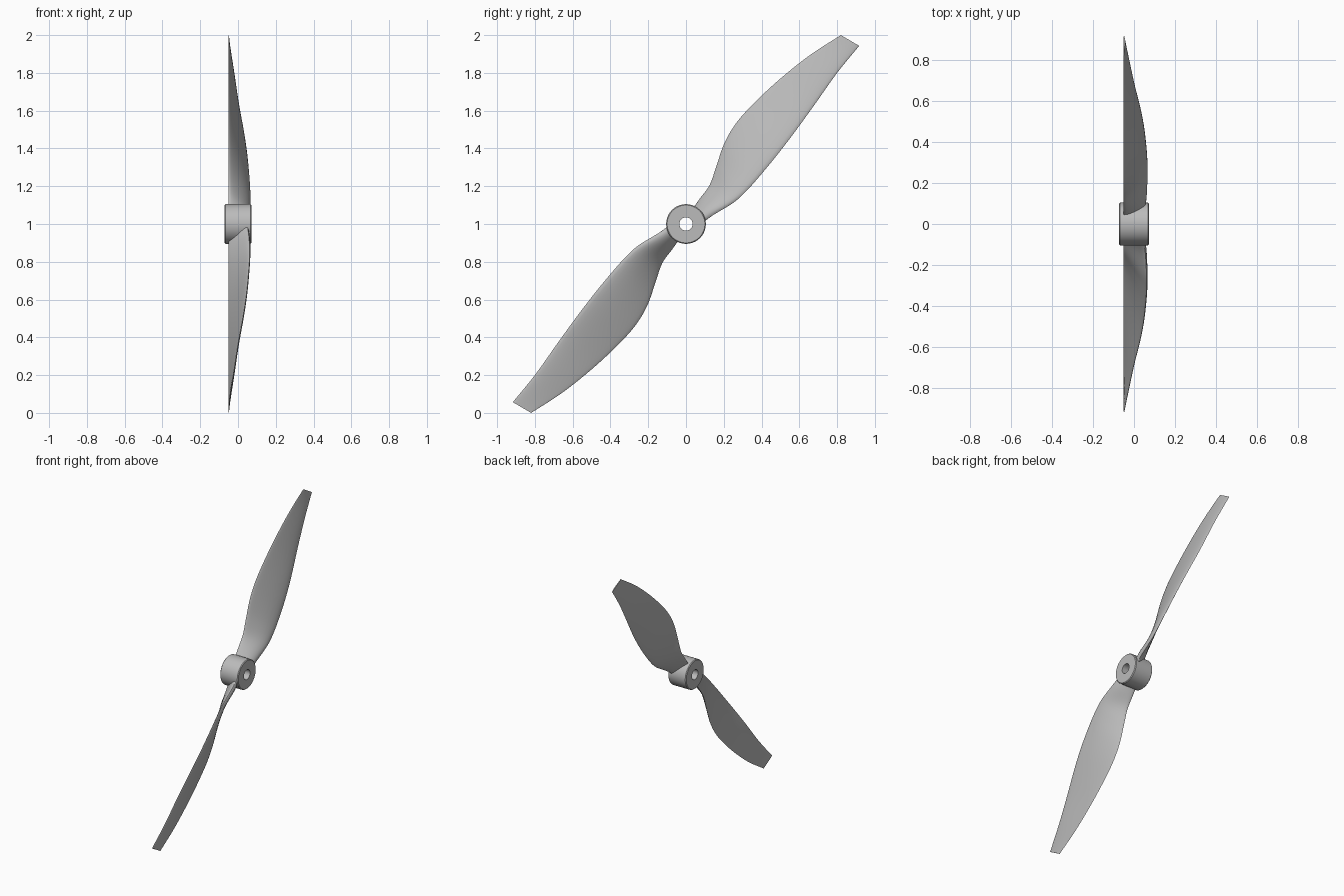
import bpy, bmesh, math
from mathutils import Vector, Matrix

cube = bpy.data.objects.get("Cube")
if cube:
    bpy.data.objects.remove(cube, do_unlink=True)

grey = bpy.data.materials.new("plain grey")
grey.use_nodes = True
colour = (0.5, 0.5, 0.5, 1)
grey.diffuse_color = colour
grey.node_tree.nodes["Principled BSDF"].inputs["Base Color"].default_value = colour

CENTRE = Vector((0, 0, 1))
TRAIL_X = -0.05          # the trailing edge lies in one flat plane

# Blade stations: trailing edge (y, z), leading edge (x, y, z), thickness
STATIONS = [
    ((.03, .07), (.045, .08, .0), .045),
    ((.075, .135), (.055, .14, .045), .042),
    ((.127, .21), (.061, .25, .112), .034),
    ((.164, .317), (.061, .32, .175), .028),
    ((.206, .434), (.055, .4, .265), .025),
    ((.27, .54), (.044, .49, .375), .022),
    ((.365, .645), (.026, .58, .493), .019),
    ((.5, .77), (.0, .683, .635), .016),
    ((.656, .894), (-.025, .8, .8), .012),
    ((.82, 1), (-.049, .917, .943), .007),
]


def finish(bm, name, angle):
    """Turn a bmesh into a smooth-shaded, coloured object."""
    bmesh.ops.recalc_face_normals(bm, faces=bm.faces)
    mesh = bpy.data.meshes.new(name)
    bm.to_mesh(mesh)
    bm.free()
    mesh.materials.append(grey)
    obj = bpy.data.objects.new(name, mesh)
    bpy.context.collection.objects.link(obj)
    bpy.ops.object.select_all(action="DESELECT")
    obj.select_set(True)
    bpy.context.view_layer.objects.active = obj
    bpy.ops.object.shade_smooth_by_angle(angle=math.radians(angle))
    return obj


def smooth_between(rows, steps):
    """Catmull-Rom interpolation through the station vectors."""
    out = []
    last = len(rows) - 1
    for i in range(last):
        p0, p1 = rows[max(i - 1, 0)], rows[i]
        p2, p3 = rows[i + 1], rows[min(i + 2, last)]
        for s in range(steps):
            t = s / steps
            out.append([b + .5 * t * (c - a + t * (2 * a - 5 * b + 4 * c - d
                        + t * (3 * (b - c) + d - a)))
                        for a, b, c, d in zip(p0, p1, p2, p3)])
    out.append(rows[-1])
    return out


def section(trail, lead, thick, count=12):
    """Closed airfoil ring: cambered front face, nearly flat back face."""
    chord = lead - trail
    normal = chord.cross(Vector((0, .67, .74))).normalized()
    if normal.x < 0:
        normal.negate()
    ring = []
    for k in range(2 * count):
        a = math.pi * k / count
        t = .5 - .5 * math.cos(a)
        # fuller towards the leading edge, thin at the trailing edge
        bulge = abs(math.sin(a)) * (.45 + .55 * t)
        height = .9 * bulge if k < count else -.3 * bulge
        ring.append(trail + chord * t + normal * height * thick)
    return ring


def make_blade(name, turn):
    rows = [(TRAIL_X, *a, *b, t) for a, b, t in STATIONS]
    bm = bmesh.new()
    rings = []
    for row in smooth_between(rows, 5):
        ring = section(Vector(row[:3]), Vector(row[3:6]), row[6])
        rings.append([bm.verts.new(CENTRE + turn @ p) for p in ring])
    for r0, r1 in zip(rings, rings[1:]):
        for k in range(len(r0)):
            j = (k + 1) % len(r0)
            bm.faces.new((r0[k], r0[j], r1[j], r1[k]))
    bm.faces.new(rings[0])
    bm.faces.new(rings[-1])
    return finish(bm, name, 50)


def make_hub():
    """Bored cylinder, lathed about the x axis with softened outer rims."""
    half, outer, bore, rim = .072, .105, .035, .005
    profile = [(-half, bore), (-half, outer - rim), (rim - half, outer),
               (half - rim, outer), (half, outer - rim), (half, bore)]
    bm = bmesh.new()
    verts = [bm.verts.new((x, 0, r)) for x, r in profile]
    edges = [bm.edges.new((verts[i - 1], verts[i])) for i in range(len(verts))]
    bmesh.ops.spin(bm, geom=verts + edges, cent=(0, 0, 0), axis=(1, 0, 0),
                   angle=2 * math.pi, steps=64)
    bmesh.ops.remove_doubles(bm, verts=bm.verts, dist=.0001)
    bmesh.ops.translate(bm, verts=bm.verts, vec=CENTRE)
    return finish(bm, "hub", 30)


# Hub and the two opposed blades
make_hub()
make_blade("upper_blade", Matrix.Identity(3))
make_blade("lower_blade", Matrix.Rotation(math.pi, 3, "X"))
